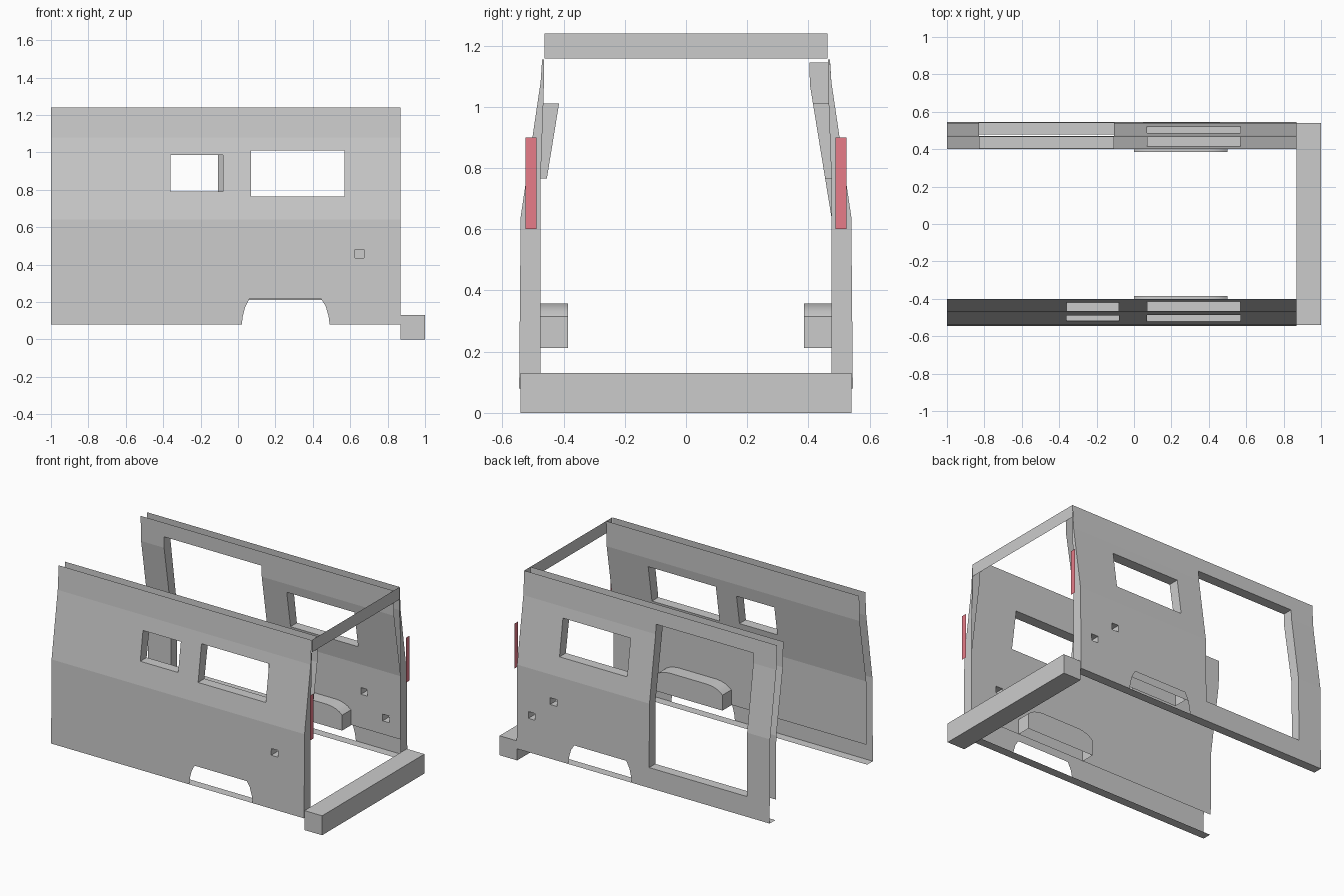
import bpy, bmesh
from mathutils import Vector

if "Cube" in bpy.data.objects:
    bpy.data.objects.remove(bpy.data.objects["Cube"])

OUTER = [(0.08, 0.545), (0.64, 0.54), (1.08, 0.475), (1.24, 0.465)]
INNER = [(0.08, 0.48), (0.64, 0.475), (1.07, 0.405), (1.24, 0.40)]
X0, X1, ZS = -1.0, 0.87, 0.215


def depth(profile, z):
    for (za, ya), (zb, yb) in zip(profile, profile[1:]):
        if z <= zb + 1e-6:
            return ya + (yb - ya) * (z - za) / (zb - za)
    return profile[-1][1]


def finish(name, bm, recalc=True):
    bmesh.ops.remove_doubles(bm, verts=bm.verts, dist=1e-5)
    if recalc:
        bmesh.ops.recalc_face_normals(bm, faces=bm.faces)
    me = bpy.data.meshes.new(name)
    bm.to_mesh(me)
    bm.free()
    ob = bpy.data.objects.new(name, me)
    bpy.context.collection.objects.link(ob)
    return ob


def poly(bm, pts):
    return bm.faces.new([bm.verts.new(p) for p in pts])


def box(name, lo, hi):
    bm = bmesh.new()
    bmesh.ops.create_cube(bm, size=1)
    lo, hi = Vector(lo), Vector(hi)
    for v in bm.verts:
        v.co = (lo + hi) / 2 + v.co * (hi - lo)
    return finish(name, bm)


def wall(name, s, holes):
    """Double-skinned side wall, open at the ends, with framed openings."""
    bm = bmesh.new()
    xs = sorted({X0, X1, 0.06, 0.445} | {v for h in holes for v in h[:2]})
    for prof in (OUTER, INNER):
        zs = sorted({ZS, 0.64, prof[2][0], 1.24} | {v for h in holes for v in h[2:]})
        for xa, xb in zip(xs, xs[1:]):
            for za, zb in zip(zs, zs[1:]):
                cx, cz = (xa + xb) / 2, (za + zb) / 2
                if any(h[0] < cx < h[1] and h[2] < cz < h[3] for h in holes):
                    continue
                ya, yb = s * depth(prof, za), s * depth(prof, zb)
                poly(bm, [(xa, ya, za), (xb, ya, za), (xb, yb, zb), (xa, yb, zb)])
    # outer skin either side of the wheel arch
    left = [(X0, ZS), (X0, 0.08), (0.02, 0.08), (0.025, 0.12), (0.037, 0.17), (0.06, ZS)]
    right = [(0.445, ZS), (0.468, 0.18), (0.484, 0.125), (0.49, 0.08), (X1, 0.08), (X1, ZS)]
    for part in (left, right):
        poly(bm, [(x, s * depth(OUTER, z), z) for x, z in part])
    # bottom lip
    poly(bm, [(X0, s * 0.545, 0.08), (X1, s * 0.545, 0.08),
              (X1, s * 0.485, 0.08), (X0, s * 0.485, 0.08)])
    # opening reveals joining the two skins
    for xa, xb, za, zb in holes:
        zs = [za] + [z for z in (0.64, 1.07, 1.08) if za < z < zb] + [zb]
        loop = [(xa, z) for z in zs] + [(xb, z) for z in reversed(zs)]
        for (x, z), (u, w) in zip(loop, loop[1:] + loop[:1]):
            poly(bm, [(x, s * depth(OUTER, z), z), (u, s * depth(OUTER, w), w),
                      (u, s * depth(INNER, w), w), (x, s * depth(INNER, z), z)])
    finish(name, bm)


window = (0.07, 0.57, 0.765, 1.01)
wall("left_side_wall", -1, [window, (-0.36, -0.08, 0.79, 0.985), (0.625, 0.675, 0.435, 0.48)])
wall("right_side_wall", 1, [window, (-0.83, -0.108, ZS, 1.145),
                            (0.575, 0.625, 0.44, 0.485), (0.735, 0.785, 0.305, 0.35)])

red = bpy.data.materials.new("lamp_red")
red.diffuse_color = (0.8, 0.2, 0.25, 1)
red.use_nodes = True
red.node_tree.nodes["Principled BSDF"].inputs["Base Color"].default_value = red.diffuse_color

for s, side in ((-1, "left"), (1, "right")):
    # rear door post
    bm = bmesh.new()
    post = [(0.545, 0.08), (0.54, 0.64), (0.475, 1.08), (0.47, 1.155),
            (0.463, 1.155), (0.465, 1.04), (0.475, 0.76), (0.475, 0.08)]
    f = poly(bm, [(X1, s * y, z) for y, z in post])
    f.normal_update()
    if f.normal.x < 0:
        f.normal_flip()
    finish(side + "_rear_post", bm, False)

    # tail lamp
    bm = bmesh.new()
    a, b = sorted((s * 0.488, s * 0.525))
    poly(bm, [(0.9, a, 0.6), (0.9, b, 0.6), (0.9, b, 0.9), (0.9, a, 0.9)])
    finish(side + "_tail_lamp", bm, False).data.materials.append(red)

    # wheel housing, open underneath and towards the wall
    bm = bmesh.new()
    half = [(0.0, 0.212), (0.0, 0.315), (0.02, 0.332), (0.045, 0.345), (0.075, 0.354), (0.11, 0.358)]
    prof = half + [(0.5 - x, z) for x, z in reversed(half)]
    poly(bm, [(x, s * 0.385, z) for x, z in prof])
    arch = []
    for (x, z), (u, w) in zip(prof, prof[1:]):
        arch.append(poly(bm, [(x, s * 0.385, z), (u, s * 0.385, w),
                              (u, s * 0.478, w), (x, s * 0.478, z)]))
    for f in arch[1:-1]:
        f.smooth = True
    ob = finish(side + "_wheel_housing", bm)
    bpy.context.view_layer.objects.active = ob
    ob.select_set(True)
    bpy.ops.object.shade_smooth_by_angle(angle=0.7)
    ob.select_set(False)

# rear header and bumper
bm = bmesh.new()
poly(bm, [(X1, -0.463, 1.158), (X1, 0.463, 1.158), (X1, 0.463, 1.24), (X1, -0.463, 1.24)])
finish("rear_header", bm, False)
box("rear_bumper", (0.87, -0.54, 0), (1.0, 0.54, 0.13))
